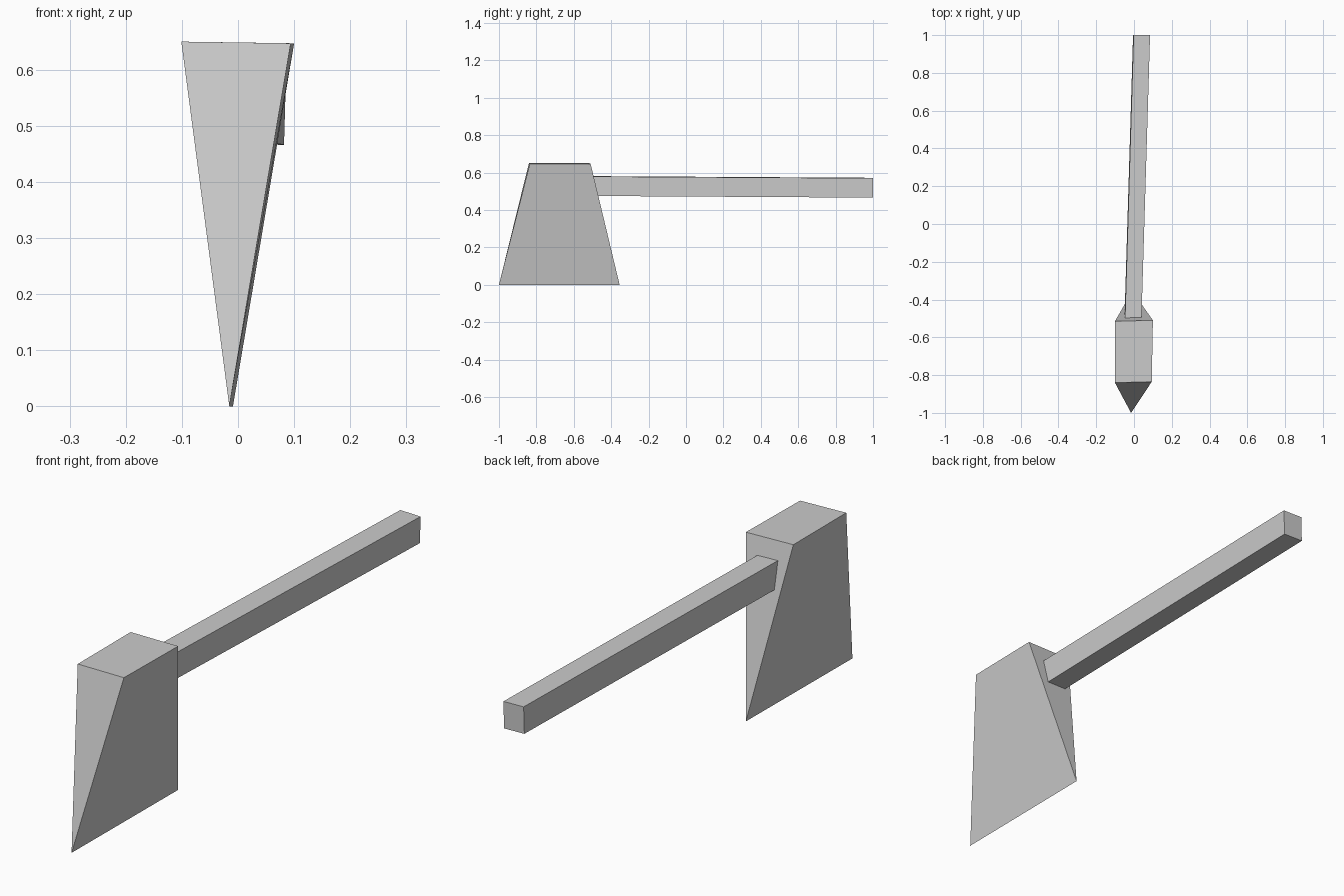
import bpy, bmesh
from mathutils import Vector

if "Cube" in bpy.data.objects:
    bpy.data.objects.remove(bpy.data.objects["Cube"])


def hull_part(name, points):
    """Closed convex flat-faced part from its few corner points."""
    bm = bmesh.new()
    for p in points:
        bm.verts.new(p)
    bmesh.ops.convex_hull(bm, input=bm.verts)
    bmesh.ops.dissolve_limit(bm, angle_limit=0.03, verts=bm.verts, edges=bm.edges)
    bmesh.ops.recalc_face_normals(bm, faces=bm.faces)
    mesh = bpy.data.meshes.new(name)
    bm.to_mesh(mesh)
    bm.free()
    obj = bpy.data.objects.new(name, mesh)
    bpy.context.collection.objects.link(obj)
    return obj


# Wedge head: rectangular top tapering to a wide cutting edge
hull_part("axe_head", [
    (-0.101, -0.84, 0.65), (0.094, -0.835, 0.647),
    (-0.101, -0.515, 0.65), (0.1, -0.51, 0.647),
    (-0.0155, -1.0, 0.0), (-0.009, -0.355, 0.0),
])

# Handle: slightly skewed square bar, its front end buried in the head
start, end = Vector((-0.006, -0.52, 0.528)), Vector((0.040, 1.0, 0.519))
side, up = Vector((0.0435, 0, -0.001)), Vector((0.0015, 0, 0.052))
hull_part("handle", [c + i * side + j * up
                     for c in (start, end) for i in (-1, 1) for j in (-1, 1)])
